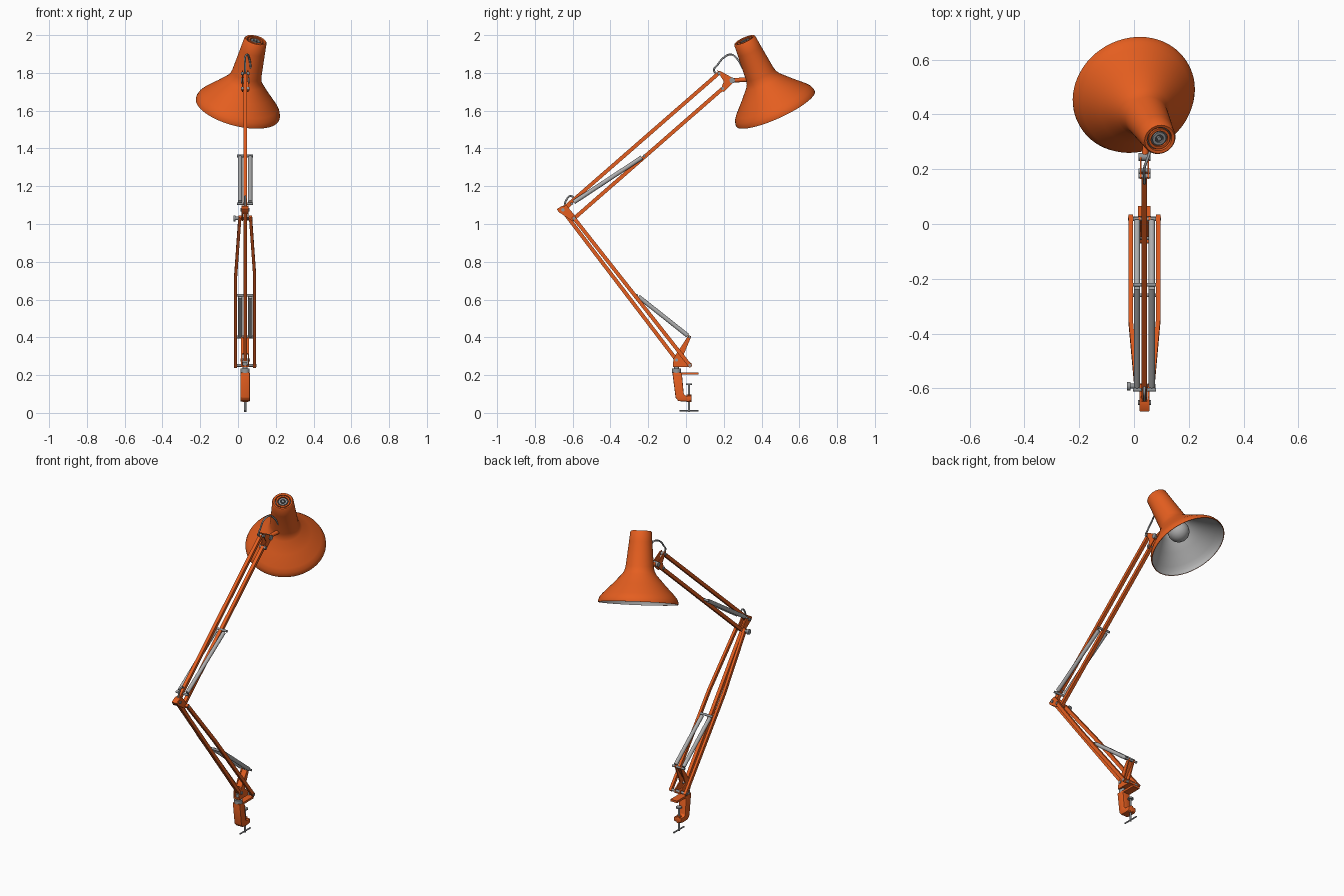
import bpy, bmesh, math
from mathutils import Vector, Matrix

if "Cube" in bpy.data.objects:
    bpy.data.objects.remove(bpy.data.objects["Cube"])

CX = 0.038  # plane of the arm


def mat(name, rgb):
    m = bpy.data.materials.new(name)
    m.diffuse_color = (*rgb, 1)
    m.use_nodes = True
    m.node_tree.nodes["Principled BSDF"].inputs["Base Color"].default_value = m.diffuse_color
    return m


ORANGE = mat("orange paint", (0.78, 0.112, 0.014))
STEEL = mat("steel grey", (0.30, 0.31, 0.32))
SPRING = mat("spring silver", (0.42, 0.42, 0.42))
LINING = mat("lining grey", (0.46, 0.46, 0.46))
DARK = mat("dark grey", (0.07, 0.07, 0.075))


def finish(name, bm, material, smooth=True):
    bmesh.ops.recalc_face_normals(bm, faces=bm.faces)
    me = bpy.data.meshes.new(name)
    bm.to_mesh(me)
    bm.free()
    me.materials.append(material)
    ob = bpy.data.objects.new(name, me)
    bpy.context.collection.objects.link(ob)
    if smooth:
        bpy.ops.object.select_all(action='DESELECT')
        ob.select_set(True)
        bpy.context.view_layer.objects.active = ob
        bpy.ops.object.shade_smooth_by_angle(angle=math.radians(35))
    return ob


def frame(p, q):
    """Matrix with z along p-q, x kept near world x, centred between them."""
    z = (q - p).normalized()
    ref = Vector((1, 0, 0)) if abs(z.x) < 0.9 else Vector((0, 1, 0))
    y = z.cross(ref).normalized()
    x = y.cross(z)
    return Matrix.Translation((p + q) / 2) @ Matrix((x, y, z)).transposed().to_4x4()


def bar(name, p, q, w=0.02, h=0.02, material=ORANGE):
    p, q = Vector(p), Vector(q)
    bm = bmesh.new()
    bmesh.ops.create_cube(bm, size=1, matrix=frame(p, q) @ Matrix.Diagonal((w, h, (q - p).length, 1)))
    return finish(name, bm, material, False)


def rod(name, p, q, r, material=STEEL, r2=None, seg=20):
    p, q = Vector(p), Vector(q)
    bm = bmesh.new()
    bmesh.ops.create_cone(bm, cap_ends=True, segments=seg, radius1=r, radius2=r if r2 is None else r2,
                          depth=(q - p).length, matrix=frame(p, q))
    return finish(name, bm, material)


def plate(name, yz, x, t, material=ORANGE, bevel=0.0):
    """Outline in the y-z plane extruded along x."""
    bm = bmesh.new()
    f = bm.faces.new([bm.verts.new((x - t / 2, y, z)) for y, z in yz])
    ext = bmesh.ops.extrude_face_region(bm, geom=[f])
    bmesh.ops.translate(bm, vec=(t, 0, 0), verts=[v for v in ext["geom"] if isinstance(v, bmesh.types.BMVert)])
    if bevel:
        bmesh.ops.bevel(bm, geom=bm.edges[:], offset=bevel, segments=2, affect='EDGES', profile=0.5)
    return finish(name, bm, material)


def wire(name, pts, r, material=STEEL):
    cu = bpy.data.curves.new(name, 'CURVE')
    cu.dimensions = '3D'
    cu.bevel_depth, cu.bevel_resolution, cu.resolution_u = r, 2, 6
    sp = cu.splines.new('BEZIER')
    sp.bezier_points.add(len(pts) - 1)
    for b, p in zip(sp.bezier_points, pts):
        b.co = p
        b.handle_left_type = b.handle_right_type = 'AUTO'
    cu.materials.append(material)
    ob = bpy.data.objects.new(name, cu)
    bpy.context.collection.objects.link(ob)
    bpy.ops.object.select_all(action='DESELECT')
    ob.select_set(True)
    bpy.context.view_layer.objects.active = ob
    bpy.ops.object.convert(target='MESH')


def lathe(name, profile, material, matrix, seg=48):
    """Revolve (radius, distance) points around local z."""
    bm = bmesh.new()
    vs = [bm.verts.new((r, 0, d)) for r, d in profile]
    es = [bm.edges.new(e) for e in zip(vs, vs[1:])]
    bmesh.ops.spin(bm, geom=vs + es, cent=(0, 0, 0), axis=(0, 0, 1), angle=2 * math.pi, steps=seg, use_merge=True)
    bmesh.ops.remove_doubles(bm, verts=bm.verts, dist=1e-5)
    bm.transform(matrix)
    return finish(name, bm, material)


def P(y, z, x=0.0):
    return Vector((CX + x, y, z))


# --- table clamp
plate("clamp_body", [(-0.072, 0.212), (-0.022, 0.212), (-0.012, 0.10), (0.0, 0.09), (0.03, 0.092),
                     (0.03, 0.065), (0.015, 0.06), (-0.04, 0.062), (-0.055, 0.08)], CX, 0.05, bevel=0.004)
plate("clamp_top_plate", [(-0.072, 0.202), (0.066, 0.202), (0.066, 0.215), (-0.072, 0.215)], CX, 0.046)
rod("clamp_screw", P(0.016, 0.005), P(0.016, 0.15), 0.006)
rod("clamp_pad", P(0.016, 0.147), P(0.016, 0.155), 0.017)
rod("clamp_nut", P(0.016, 0.058), P(0.016, 0.098), 0.014, ORANGE)
rod("clamp_handle", P(-0.034, 0.012), P(0.066, 0.012), 0.0045)
rod("swivel_collar", P(-0.05, 0.212), P(-0.05, 0.235), 0.024)
rod("swivel_pin", P(-0.05, 0.23), P(-0.05, 0.27), 0.013)

# --- base bracket: two cheeks, a front web and a floor
for s in (-1, 1):
    plate("base_bracket", [(0.014, 0.412), (0.028, 0.405), (-0.018, 0.295), (0.03, 0.262), (0.03, 0.243),
                           (-0.07, 0.243), (-0.066, 0.29)], CX + s * 0.018, 0.007)
bar("base_bracket_web", P(-0.045, 0.312), P(0.012, 0.396), 0.036, 0.006)
bar("base_bracket_floor", P(-0.07, 0.246), P(0.03, 0.246), 0.04, 0.008)
rod("base_front_pin", P(-0.05, 0.28, -0.026), P(-0.05, 0.28, 0.026), 0.009)
rod("base_rear_pin", P(0.02, 0.252, -0.06), P(0.02, 0.252, 0.06), 0.008)

# --- lower arm: one middle bar and a bent pair outside it
A0, A1 = P(-0.05, 0.28), P(-0.652, 1.07)
B0, B1 = P(0.02, 0.252), P(-0.592, 1.03)
bar("lower_arm_middle_bar", A0, A1, 0.02, 0.02)
for s in (-1, 1):
    side = lambda t, x: B0.lerp(B1, t) + Vector((s * x, 0, 0))
    bar("lower_arm_side_bar", side(-0.01, 0.05), side(0.62, 0.05), 0.016, 0.02)
    bar("lower_arm_side_bar_upper", side(0.615, 0.05), side(1.012, 0.028), 0.016, 0.02)

# --- elbow: cheeks closed by a cap at the tip
for s in (-1, 1):
    plate("elbow_plate", [(-0.682, 1.078), (-0.672, 1.062), (-0.602, 1.016), (-0.582, 1.022),
                          (-0.584, 1.04), (-0.632, 1.098), (-0.655, 1.094)], CX + s * 0.015, 0.007)
plate("elbow_cap", [(-0.684, 1.079), (-0.672, 1.061), (-0.655, 1.052), (-0.64, 1.094), (-0.657, 1.095)],
      CX, 0.032)
rod("elbow_pin", P(-0.652, 1.075, -0.024), P(-0.652, 1.075, 0.024), 0.009)
rod("elbow_bolt", P(-0.592, 1.03, -0.045), P(-0.592, 1.03, 0.04), 0.008)
rod("elbow_knob", P(-0.592, 1.03, -0.063), P(-0.592, 1.03, -0.05), 0.016)
rod("elbow_knob_neck", P(-0.592, 1.03, -0.052), P(-0.592, 1.03, -0.035), 0.009)

# --- upper arm: two parallel bars
bar("upper_arm_top_bar", P(-0.652, 1.078), P(0.172, 1.797), 0.02, 0.02)
bar("upper_arm_bottom_bar", P(-0.592, 1.03), P(0.195, 1.718), 0.02, 0.02)

# --- spring pairs with cross pins
for label, p, q in (("lower", (0.018, 0.402), (-0.26, 0.622)), ("upper", (-0.605, 1.108), (-0.222, 1.36))):
    for s in (-1, 1):
        a, b = P(*p, s * 0.027), P(*q, s * 0.027)
        rod(label + "_spring", a.lerp(b, 0.03), a.lerp(b, 0.97), 0.0115, SPRING)
    for end in (p, q):
        rod(label + "_spring_pin", P(*end, -0.042), P(*end, 0.042), 0.007)
bar("upper_spring_link", P(-0.605, 1.108), P(-0.64, 1.075), 0.02, 0.012)

# --- cable loops
wire("elbow_cable", [P(-0.645, 1.09), P(-0.632, 1.13), P(-0.612, 1.148), P(-0.592, 1.135), P(-0.585, 1.115)], 0.005)
wire("head_cable", [P(0.165, 1.79), P(0.148, 1.815), P(0.165, 1.84), P(0.205, 1.885), P(0.24, 1.897, 0.012),
                    P(0.27, 1.875, 0.022), P(0.30, 1.825, 0.03)], 0.005)

# --- head bracket
for s in (-1, 1):
    plate("head_bracket", [(0.165, 1.812), (0.185, 1.808), (0.25, 1.772), (0.25, 1.748), (0.2, 1.70),
                           (0.183, 1.708), (0.2, 1.755)], CX + s * 0.0135, 0.006)
rod("head_top_pin", P(0.175, 1.797, -0.022), P(0.175, 1.797, 0.022), 0.009)
rod("head_bottom_pin", P(0.193, 1.717, -0.022), P(0.193, 1.717, 0.022), 0.009)
rod("head_joint", P(0.245, 1.76, -0.022), P(0.245, 1.76, 0.022), 0.015)
rod("head_stem", P(0.24, 1.76), P(0.33, 1.765, 0.012), 0.012, ORANGE)

# --- shade: lathe along the tilted axis from the cap to the rim
CAP = Vector((0.093, 0.310, 1.973))
RIM = Vector((-0.002, 0.474, 1.610))
axis = (RIM - CAP).normalized()
M = Matrix.Translation(CAP) @ axis.to_track_quat('Z', 'Y').to_matrix().to_4x4()
L = (RIM - CAP).length
outer = [(0.044, 0.012), (0.046, 0.0), (0.056, -0.002), (0.061, 0.004), (0.066, 0.06), (0.080, 0.203),
         (0.086, 0.226), (0.098, 0.246), (0.150, 0.303), (0.205, 0.359), (0.221, 0.380),
         (0.228, 0.399), (0.228, L), (0.224, L)]
lathe("shade", outer, ORANGE, M, 64)
lathe("shade_lining", [(0.224, L), (0.223, 0.399), (0.216, 0.383), (0.2, 0.364), (0.145, 0.308), (0.093, 0.252),
                       (0.080, 0.230), (0.074, 0.2), (0.0, 0.195)], LINING, M, 64)

# --- vented cap rings on top of the shade
lathe("cap_well", [(0.046, 0.010), (0.0, 0.012)], DARK, M)
lathe("cap_ring", [(0.040, 0.012), (0.040, 0.001), (0.031, 0.001), (0.031, 0.012)], ORANGE, M)
lathe("cap_inner_ring", [(0.025, 0.012), (0.025, 0.002), (0.015, 0.002), (0.015, 0.012)], STEEL, M)
lathe("cap_button", [(0.008, 0.012), (0.008, 0.0), (0.0, -0.002)], STEEL, M, 20)

# --- bulb
bulb = [(0.024, 0.19), (0.027, 0.225)] + [
    (0.062 * math.sin(a), 0.285 - 0.062 * math.cos(a)) for a in [math.radians(30 + 15 * i) for i in range(11)]]
lathe("bulb", bulb[:-1] + [(0.0, 0.347)], SPRING, M, 32)
